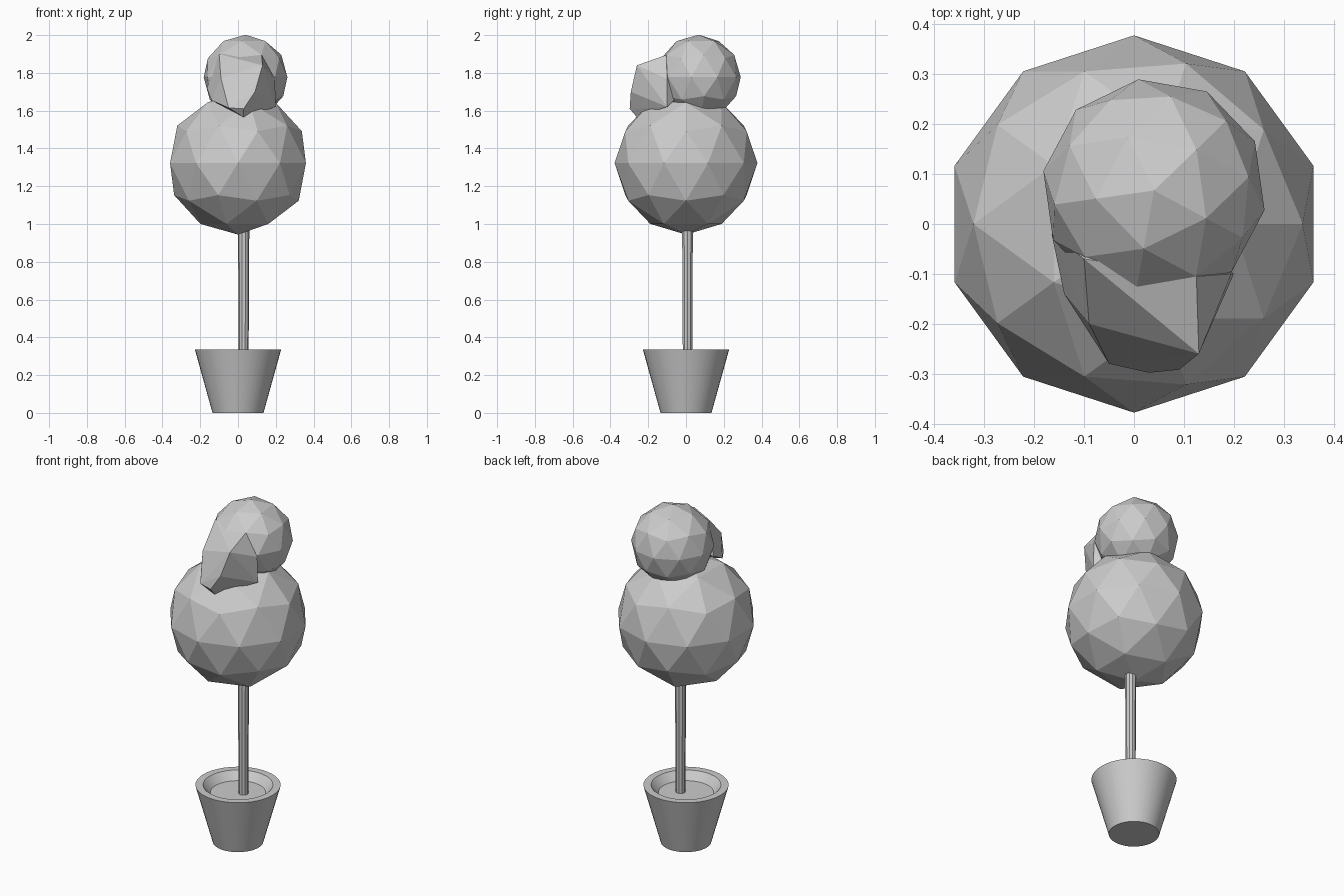
import bpy, bmesh, math
from mathutils import Vector

if "Cube" in bpy.data.objects:
    bpy.data.objects.remove(bpy.data.objects["Cube"])


def add_object(name, bm):
    bmesh.ops.recalc_face_normals(bm, faces=bm.faces[:])
    mesh = bpy.data.meshes.new(name)
    bm.to_mesh(mesh)
    bm.free()
    obj = bpy.data.objects.new(name, mesh)
    bpy.context.collection.objects.link(obj)
    return obj


def smooth(obj):
    bpy.ops.object.select_all(action='DESELECT')
    obj.select_set(True)
    bpy.context.view_layer.objects.active = obj
    bpy.ops.object.shade_smooth_by_angle(angle=math.radians(35))


def lathe(name, profile, sides, center=(0, 0)):
    # Profile of (radius, height), capped at both ends
    bm = bmesh.new()
    rings = []
    for r, z in profile:
        rings.append([bm.verts.new((center[0] + r * math.cos(2 * math.pi * i / sides),
                                    center[1] + r * math.sin(2 * math.pi * i / sides), z))
                      for i in range(sides)])
    for a, b in zip(rings, rings[1:]):
        for i in range(sides):
            j = (i + 1) % sides
            bm.faces.new((a[i], a[j], b[j], b[i]))
    bm.faces.new(rings[0])
    bm.faces.new(rings[-1])
    obj = add_object(name, bm)
    smooth(obj)
    return obj


def foliage_ball(name, radius, center, turn=0):
    bpy.ops.mesh.primitive_ico_sphere_add(subdivisions=2, radius=radius, location=center,
                                          rotation=(0, 0, math.radians(turn)))
    bpy.context.object.name = name


# Pot with thick rim and soil surface
lathe("pot", [(0.135, 0), (0.228, 0.335), (0.187, 0.335), (0.148, 0.29)], 40)

# Trunk
lathe("trunk", [(0.026, 0.27), (0.03, 1.0)], 10, (0.03, 0.008))

# Clipped foliage
foliage_ball("lower_foliage", 0.378, (0, 0, 1.322))
foliage_ball("upper_foliage", 0.225, (0.04, 0.067, 1.777), -28)

# Faceted lump on the front of the upper foliage
points = [(-0.10, -0.07, 1.90), (-0.09, -0.20, 1.77), (0.03, -0.26, 1.565),
          (0.13, -0.26, 1.84), (0.00, -0.135, 1.87), (0.125, -0.105, 1.895),
          (0.195, -0.10, 1.77), (0.20, -0.10, 1.62), (0.09, -0.292, 1.70),
          (0.03, -0.298, 1.61), (-0.05, -0.28, 1.615), (-0.14, -0.14, 1.655),
          (-0.165, -0.02, 1.72), (0.04, 0.06, 1.77)]
bm = bmesh.new()
verts = [bm.verts.new(Vector(p)) for p in points]
hull = bmesh.ops.convex_hull(bm, input=verts)
loose = [v for v in bm.verts if not v.link_faces]
bmesh.ops.delete(bm, geom=loose, context='VERTS')
add_object("front_foliage_lump", bm)
